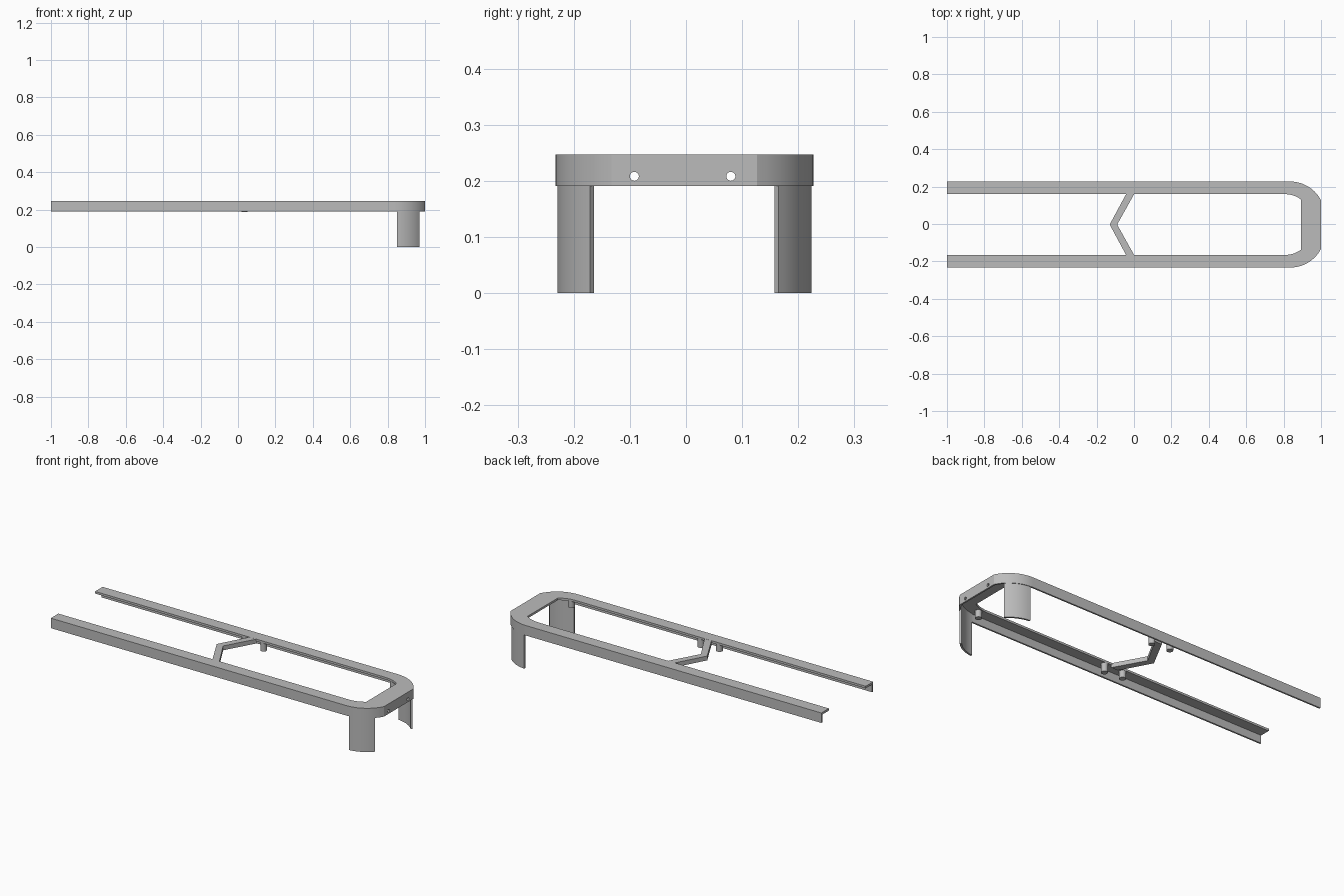
import bpy, bmesh, math
from mathutils import Vector

if "Cube" in bpy.data.objects:
    bpy.data.objects.remove(bpy.data.objects["Cube"])

grey = bpy.data.materials.new("plain grey")
grey.use_nodes = True
grey.diffuse_color = (0.5, 0.5, 0.5, 1)
grey.node_tree.nodes["Principled BSDF"].inputs["Base Color"].default_value = (0.5, 0.5, 0.5, 1)

# Shared dimensions
TOP, SKIRT, FLANGE = 0.247, 0.191, 0.235
HALF, INNER, WALL = 0.23, 0.163, 0.009
MID_Y = -0.003
ARC_X, RADIUS = 0.835, 0.186
SWEEP = math.asin((1 - ARC_X) / RADIUS)
ARC = Vector((ARC_X, HALF - RADIUS))


def finish(name, bm, smooth=True):
    bmesh.ops.recalc_face_normals(bm, faces=bm.faces)
    mesh = bpy.data.meshes.new(name)
    bm.to_mesh(mesh)
    bm.free()
    mesh.materials.append(grey)
    ob = bpy.data.objects.new(name, mesh)
    bpy.context.collection.objects.link(ob)
    bpy.ops.object.select_all(action='DESELECT')
    ob.select_set(True)
    bpy.context.view_layer.objects.active = ob
    if smooth:
        bpy.ops.object.shade_smooth_by_angle(angle=math.radians(25))
    return ob


def prism(name, outline, z0, z1):
    bm = bmesh.new()
    low = [bm.verts.new((x, y + MID_Y, z0)) for x, y in outline]
    high = [bm.verts.new((x, y + MID_Y, z1)) for x, y in outline]
    bm.faces.new(low)
    bm.faces.new(high)
    for i in range(len(low)):
        j = (i + 1) % len(low)
        bm.faces.new((low[i], low[j], high[j], high[i]))
    return finish(name, bm)


def cylinder(name, loc, r, depth, along_x=False):
    bpy.ops.mesh.primitive_cylinder_add(vertices=24, radius=r, depth=depth, location=loc,
                                        rotation=(0, math.pi / 2 if along_x else 0, 0))
    ob = bpy.context.object
    ob.name = name
    ob.data.materials.append(grey)
    bpy.ops.object.shade_smooth_by_angle()
    return ob


def arc_point(angle, r):
    return ARC + r * Vector((math.sin(angle), math.cos(angle)))


# Stations along one half of the frame: outer edge, inside of skirt, flange edge
stations = [(Vector((-1, HALF)), Vector((-1, HALF - WALL)), Vector((-1, INNER)))]
STEPS = 10
start, bend, end = Vector((0.8, INNER)), Vector((0.855, INNER)), Vector((0.893, 0.134))
for i in range(STEPS + 1):
    t = i / STEPS
    a = SWEEP * t
    inside = arc_point(a, RADIUS - WALL)
    if i == STEPS:  # mitre where the curve meets the flat end
        m = (a + math.pi / 2) / 2
        inside = arc_point(a, RADIUS) - WALL / math.cos(m - a) * Vector((math.sin(m), math.cos(m)))
    edge = start * (1 - t) ** 2 + bend * 2 * t * (1 - t) + end * t ** 2
    stations.append((arc_point(a, RADIUS), inside, edge))
flip = lambda v: Vector((v.x, -v.y))
stations += [tuple(map(flip, s)) for s in reversed(stations)]

# U-shaped angle-section frame
bm = bmesh.new()
rings = []
for o, w, e in stations:
    section = [(o, TOP), (o, SKIRT), (w, SKIRT), (w, FLANGE), (e, FLANGE), (e, TOP)]
    rings.append([bm.verts.new((p.x, p.y + MID_Y, z)) for p, z in section])
for a, b in zip(rings, rings[1:]):
    for i in range(6):
        j = (i + 1) % 6
        bm.faces.new((a[i], a[j], b[j], b[i]))
bm.faces.new(rings[0])
bm.faces.new(rings[-1])
frame = finish("angle_frame", bm, smooth=False)

# Two round holes through the end plate
for y in (-0.092, 0.08):
    cutter = cylinder("hole_cutter", (1, y, 0.208), 0.008, 0.1, True)
    cutter.hide_render = True
    mod = frame.modifiers.new("hole", 'BOOLEAN')
    mod.operation, mod.solver, mod.object = 'DIFFERENCE', 'EXACT', cutter
    bpy.context.view_layer.objects.active = frame
    bpy.ops.object.modifier_apply(modifier=mod.name)
    bpy.data.objects.remove(cutter)
bpy.ops.object.select_all(action='DESELECT')
frame.select_set(True)
bpy.ops.object.shade_smooth_by_angle(angle=math.radians(20))

# Curved plate legs tucked inside the rounded corners
a0, a1 = (math.asin((x - ARC_X) / RADIUS) for x in (0.85, 0.972))
angles = [a0 + (a1 - a0) * i / 10 for i in range(11)]
for side, s in (("left", 1), ("right", -1)):
    outline = [arc_point(a, RADIUS - 0.003) for a in angles]
    outline += [arc_point(a, RADIUS - 0.013) for a in reversed(angles)]
    prism(side + "_curved_leg", [(p.x, s * p.y) for p in outline], 0, FLANGE + 0.002)

# Chevron cross brace
reach = INNER + 0.004
prism("chevron_brace", [(-0.04, reach), (-0.13, 0), (-0.04, -reach),
                        (0.003, -reach), (-0.09, 0), (0.003, reach)], 0.222, TOP - 0.0005)

# Round studs under the flanges
for s in (1, -1):
    for x, low in ((0.035, 0.187), (-0.08, 0.195), (0.84, 0.195)):
        cylinder("stud", (x, s * 0.18 + MID_Y, (low + 0.237) / 2), 0.017, 0.237 - low)
